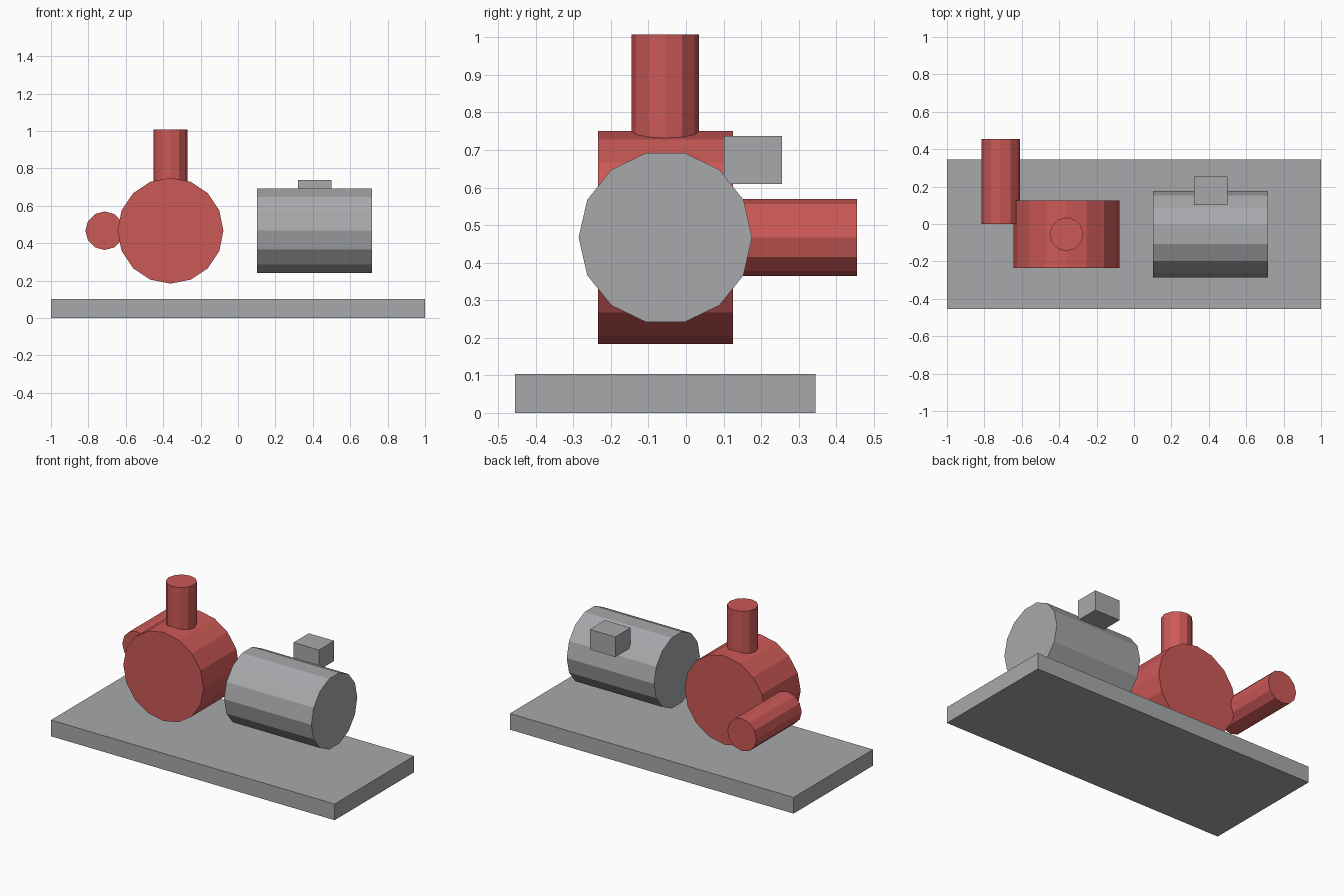
import bpy
from math import pi

cube = bpy.data.objects.get("Cube")
if cube:
    bpy.data.objects.remove(cube, do_unlink=True)


def material(name, rgb):
    mat = bpy.data.materials.new(name)
    mat.use_nodes = True
    mat.diffuse_color = (*rgb, 1)
    mat.node_tree.nodes["Principled BSDF"].inputs["Base Color"].default_value = (*rgb, 1)
    return mat


red = material("pump red", (0.60, 0.10, 0.095))
grey = material("machine grey", (0.39, 0.395, 0.41))

TURN = {"x": (0, pi / 2, 0), "y": (pi / 2, 0, 0), "z": (0, 0, 0)}


def finish(name, mat):
    obj = bpy.context.object
    obj.name = obj.data.name = name
    obj.data.materials.append(mat)
    return obj


def box(name, mat, low, high):
    """Box between two opposite corners."""
    middle = [(a + b) / 2 for a, b in zip(low, high)]
    bpy.ops.mesh.primitive_cube_add(size=1, location=middle)
    obj = finish(name, mat)
    obj.scale = [b - a for a, b in zip(low, high)]
    bpy.ops.object.transform_apply(location=False, rotation=False, scale=True)


def cylinder(name, mat, axis, sides, radius, length, centre):
    """Flat-shaded capped cylinder along an axis."""
    bpy.ops.mesh.primitive_cylinder_add(vertices=sides, radius=radius, depth=length,
                                        location=centre, rotation=TURN[axis])
    finish(name, mat)


SHAFT_Y, SHAFT_Z = -0.055, 0.467
PUMP_X = -0.361

# Base plate
box("base_plate", grey, (-1, -0.455, 0), (1, 0.345, 0.103))

# Motor with its terminal box
cylinder("motor", grey, "x", 14, 0.231, 0.615, (0.41, SHAFT_Y, SHAFT_Z))
box("terminal_box", grey, (0.32, 0.101, 0.61), (0.5, 0.255, 0.738))

# Pump casing and its two pipes
cylinder("pump_casing", red, "y", 16, 0.283, 0.36, (PUMP_X, SHAFT_Y, SHAFT_Z))
cylinder("outlet_pipe", red, "z", 12, 0.09, 0.307, (PUMP_X, SHAFT_Y, 0.8535))
cylinder("inlet_pipe", red, "y", 12, 0.103, 0.455, (-0.713, 0.2275, SHAFT_Z))
